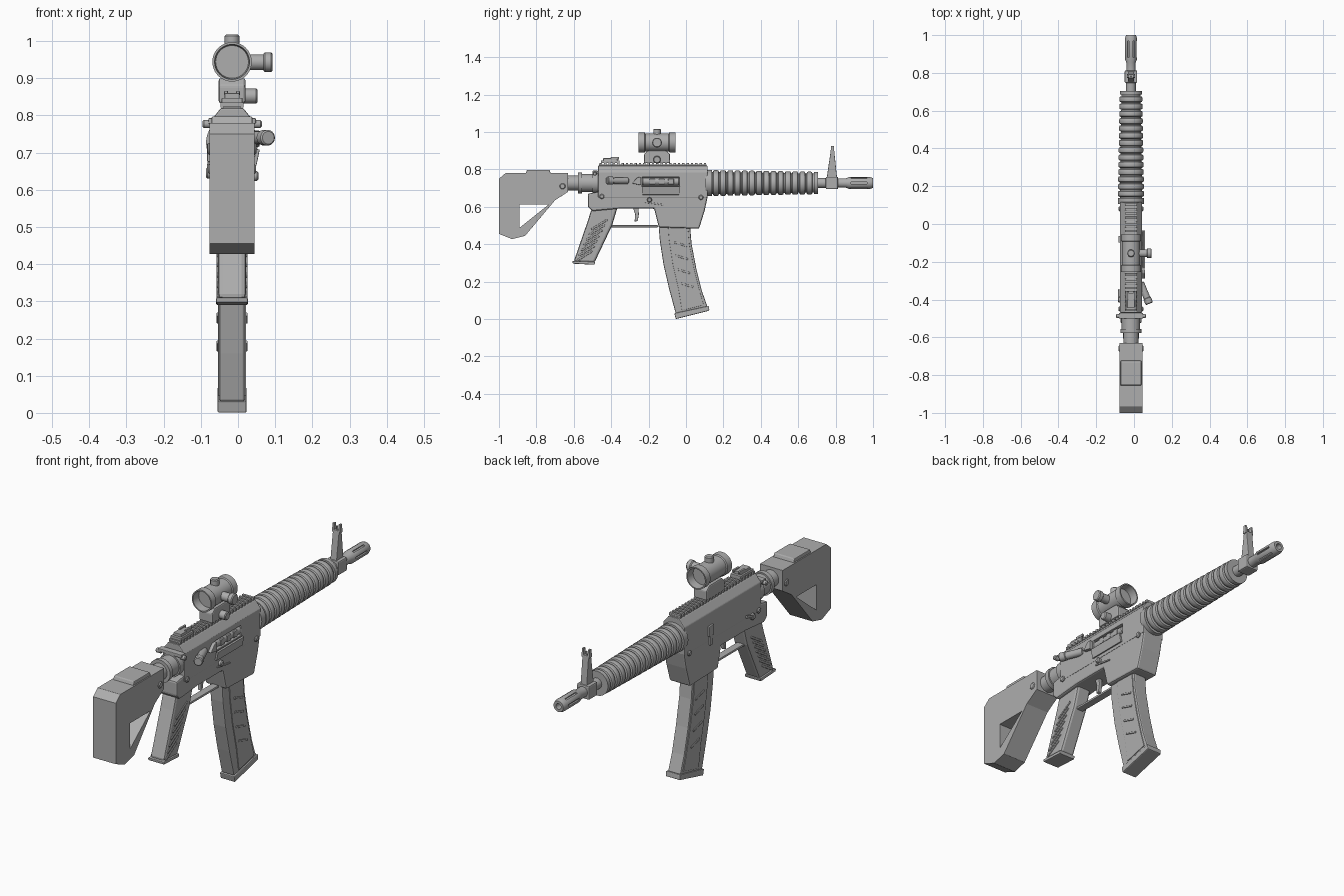
import bpy, bmesh, math
from mathutils import Vector, Matrix

if "Cube" in bpy.data.objects:
    bpy.data.objects.remove(bpy.data.objects["Cube"], do_unlink=True)

gray = bpy.data.materials.new("neutral gray")
gray.use_nodes = True
gray.diffuse_color = (0.42, 0.42, 0.42, 1)
gray.node_tree.nodes["Principled BSDF"].inputs["Base Color"].default_value = gray.diffuse_color

CX = -0.016      # centre plane
BORE = 0.727     # barrel axis height


def finish(name, bm, bevel=0, smooth=True):
    bmesh.ops.recalc_face_normals(bm, faces=bm.faces[:])
    mesh = bpy.data.meshes.new(name)
    bm.to_mesh(mesh)
    bm.free()
    mesh.materials.append(gray)
    ob = bpy.data.objects.new(name, mesh)
    bpy.context.collection.objects.link(ob)
    if smooth:
        bpy.ops.object.select_all(action='DESELECT')
        ob.select_set(True)
        bpy.context.view_layer.objects.active = ob
        bpy.ops.object.shade_smooth_by_angle(angle=math.radians(35))
    if bevel:
        m = ob.modifiers.new("bevel", 'BEVEL')
        m.width, m.segments, m.limit_method = bevel, 2, 'ANGLE'
    return ob


def prism(name, pts, width, x=CX, bevel=0.0):
    """Side profile of (y, z) points, extruded across x."""
    bm = bmesh.new()
    face = bm.faces.new([bm.verts.new((x - width / 2, y, z)) for y, z in pts])
    out = bmesh.ops.extrude_face_region(bm, geom=[face])["geom"]
    bmesh.ops.translate(bm, vec=(width, 0, 0), verts=[v for v in out if isinstance(v, bmesh.types.BMVert)])
    return finish(name, bm, bevel, smooth=False)


def add_box(bm, centre, size, turn=None):
    rot = turn or Matrix()
    bmesh.ops.create_cube(bm, size=1, matrix=Matrix.Translation(centre) @ rot @ Matrix.Diagonal((*size, 1)))


def boxes(name, items, bevel=0.0):
    """Items are (centre, size) or (centre, size, rotation)."""
    bm = bmesh.new()
    for item in items:
        add_box(bm, *item)
    return finish(name, bm, bevel, smooth=False)


def lathe(name, profile, origin, axis=(0, 1, 0), steps=32):
    """Revolve (distance, radius) points around an axis through origin."""
    bm = bmesh.new()
    q = Vector((0, 0, 1)).rotation_difference(Vector(axis)).to_matrix().to_4x4()
    place = Matrix.Translation(origin) @ q
    verts = [bm.verts.new(place @ Vector((r, 0, d))) for d, r in profile]
    edges = [bm.edges.new(pair) for pair in zip(verts, verts[1:])]
    bmesh.ops.spin(bm, geom=verts + edges, cent=origin, axis=Vector(axis).normalized(),
                   angle=math.tau, steps=steps)
    bmesh.ops.remove_doubles(bm, verts=bm.verts[:], dist=0.0002)
    return finish(name, bm)


def rod(name, origin, axis, length, r, c=0.004, steps=24):
    return lathe(name, [(0, 0), (0, r - c), (c, r), (length - c, r), (length, r - c), (length, 0)],
                 origin, axis, steps)


def cut(ob, cutter):
    m = ob.modifiers.new("cut", 'BOOLEAN')
    m.operation, m.solver, m.object = 'DIFFERENCE', 'EXACT', cutter
    bpy.context.view_layer.objects.active = ob
    ob.modifiers.move(len(ob.modifiers) - 1, 0)
    bpy.ops.object.modifier_apply(modifier="cut")
    bpy.data.objects.remove(cutter, do_unlink=True)


# Shoulder stock with triangular opening
stock = prism("stock", [(-1, .75), (-.965, .78), (-.63, .78), (-.63, .68), (-.70, .635),
                        (-.86, .445), (-.93, .427), (-1, .455)], .122, bevel=.012)
cut(stock, prism("stock_opening", [(-.89, .612), (-.735, .612), (-.89, .488)], .3))
prism("cheek_rest", [(-.86, .77), (-.85, .797), (-.73, .797), (-.72, .77)], .11, bevel=.004)
rod("stock_pin", (CX - .066, -.66, .71), (1, 0, 0), .132, .016)

# Buffer tube and collars
lathe("buffer_tube", [(-.65, 0), (-.65, .04), (-.577, .04), (-.577, .056), (-.555, .056), (-.555, .049),
                      (-.50, .049), (-.50, .056), (-.455, .056), (-.455, 0)], (CX, 0, BORE))

# Upper receiver: chamfered cross-section swept along y
bm = bmesh.new()
half = [(.058, .65), (.058, .785), (.03, .82)]
section = half + [(-x, z) for x, z in reversed(half)]
face = bm.faces.new([bm.verts.new((CX + x, -.47, z)) for x, z in section])
geo = bmesh.ops.extrude_face_region(bm, geom=[face])["geom"]
bmesh.ops.translate(bm, vec=(0, .586, 0), verts=[v for v in geo if isinstance(v, bmesh.types.BMVert)])
upper = finish("upper_receiver", bm, bevel=.004, smooth=False)
cut(upper, boxes("ejection_cutter", [((.045, -.135, .735), (.04, .2, .048))]))

# Lower receiver and magazine well
prism("lower_receiver", [(-.525, .67), (-.525, .6), (-.5, .577), (-.36, .59), (-.17, .59), (-.145, .49),
                         (.07, .483), (.10, .58), (.115, .65), (.115, .68), (-.47, .68)], .112, bevel=.008)
for y, z in [(-.45, .655), (.08, .65)]:
    rod("receiver_pin", (CX - .065, y, z), (1, 0, 0), .13, .013)

# Bolt, port cover and forward assist on the left flank
rod("bolt", (.024, -.235, .735), (0, 1, 0), .2, .02)
boxes("bolt_ribs", [((.04, y, .735), (.01, .03, .03)) for y in (-.18, -.13, -.08)], .002)
boxes("port_cover", [((.049, -.135, .687), (.01, .2, .045), Matrix.Rotation(.2, 4, 'Y'))], .002)
prism("shell_deflector", [(-.29, .725), (-.24, .715), (-.24, .76), (-.26, .757)], .02, x=.048, bevel=.003)
rod("forward_assist", (.035, -.31, .74), (.38, -.92, 0), .12, .018)
rod("assist_cap", (.068, -.39, .74), (.38, -.92, 0), .035, .021)
rod("catch_button", (.035, -.195, .637), (1, 0, 0), .02, .013)
boxes("catch_fence", [((.04, -.17, .618), (.01, .1, .008), Matrix.Rotation(-.15, 4, 'X'))], .002)

# Controls on the other flank
boxes("bolt_release", [((-.077, -.08, .70), (.012, .035, .05)), ((-.077, -.08, .66), (.010, .02, .06))], .003)
rod("selector_hub", (-.086, -.40, .645), (1, 0, 0), .02, .015)
boxes("selector_lever", [((-.08, -.375, .655), (.008, .06, .013), Matrix.Rotation(.3, 4, 'X'))], .002)

# Charging handle
boxes("charging_handle", [((CX, -.485, .785), (.128, .03, .016)), ((CX, -.47, .785), (.04, .06, .014))], .003)
for s in (-1, 1):
    rod("handle_knob", (CX + s * .05, -.487, .777), (s, 0, 0), .03, .011)

# Top rail with repeated teeth
boxes("rail_base", [((CX, -.178, .82), (.046, .575, .012))])
boxes("rail_teeth", [((CX, -.455 + i * .0232, .828), (.062, .0125, .014)) for i in range(25)], .001)

# Rear sight
boxes("rear_sight", [((CX, -.405, .84), (.056, .1, .014)), ((CX, -.405, .85), (.04, .075, .02)),
                     ((CX - .016, -.38, .86), (.01, .045, .012)), ((CX + .016, -.38, .86), (.01, .045, .012))], .002)

# Optic with dished ends, turrets and mount
front = [(-.06, 0), (-.06, .044), (-.1, .047), (-.1, .053), (-.066, .053), (-.062, .048)]
lathe("scope_tube", front + [(-d, r) for d, r in reversed(front)], (CX, -.155, .944), steps=40)
rod("top_turret", (CX, -.155, .97), (0, 0, 1), .047, .02)
rod("side_turret", (.02, -.155, .943), (1, 0, 0), .055, .021)
rod("side_turret_cap", (.068, -.155, .943), (1, 0, 0), .025, .026)
prism("scope_mount", [(-.225, .833), (-.225, .88), (-.205, .9), (-.105, .9), (-.085, .88), (-.085, .833)],
      .072, bevel=.006)
rod("mount_knob", (.01, -.155, .852), (1, 0, 0), .043, .02)

# Ribbed handguard, tapering forward
profile = [(.105, 0), (.105, .07), (.138, .07), (.138, .058)]
count, pitch = 14, .0385
for i in range(count):
    y = .143 + i * pitch
    r = .069 - .009 * i / count
    profile += [(y, r - .010), (y + .004, r - .002), (y + .009, r), (y + .025, r),
                (y + .030, r - .002), (y + .033, r - .010)]
profile += [(.685, .05), (.685, .059), (.705, .059), (.705, 0)]
lathe("handguard", profile, (CX, 0, BORE), steps=36)

# Barrel and slotted muzzle device
lathe("barrel", [(.7, 0), (.7, .026), (.81, .026), (.81, .021), (.86, .021), (.86, 0)], (CX, 0, BORE))
muzzle = lathe("muzzle_device", [(.81, 0), (.81, .025), (.855, .025), (.87, .031), (.985, .031), (1, .026),
                                 (1, .014), (.93, .014), (.93, 0)], (CX, 0, BORE))
slots = []
for i in range(6):
    turn = Matrix.Rotation(i * math.tau / 6, 4, 'Y')
    slots.append((Vector((CX, 0.925, BORE)) + turn @ Vector((.03, 0, 0)), (.016, .085, .009), turn))
cut(muzzle, boxes("slot_cutter", slots))

# Front sight: clamp, tapered post, forked tip
boxes("front_sight_block", [((CX, .78, BORE), (.066, .066, .066))], .006)
prism("front_sight_post", [(.752, .75), (.773, .895), (.793, .895), (.808, .75)], .034, bevel=.003)
for s in (-1, 1):
    prism("sight_ear", [(.772, .885), (.776, .925), (.79, .925), (.794, .885)], .009, x=CX + s * .016)
rod("sight_pin", (CX, .783, .885), (0, 0, 1), .028, .004, .001, 12)

# Pistol grip with slanted ribs
prism("pistol_grip", [(-.505, .59), (-.525, .525), (-.6, .308), (-.49, .3), (-.395, .5), (-.365, .6)],
      .076, bevel=.012)
prism("grip_cap", [(-.607, .31), (-.605, .296), (-.49, .29), (-.485, .306)], .086, bevel=.004)
boxes("grip_ribs", [((CX, -.463 - i * .0135, .505 - i * .028), (.084, .1, .010), Matrix.Rotation(.55, 4, 'X'))
                    for i in range(7)], .003)

# Trigger and guard
prism("trigger", [(-.285, .6), (-.272, .56), (-.275, .52), (-.258, .525), (-.252, .56), (-.255, .6)],
      .018, bevel=.003)
boxes("trigger_guard", [((CX, -.28, .496), (.036, .26, .011))], .003)

# Curved magazine with side panels, ribs and floor plate
rear = [(-.148, .52), (-.14, .42), (-.12, .29), (-.09, .16), (-.055, .03)]
fore = [(.115, .065), (.085, .15), (.055, .27), (.03, .4), (.02, .52)]
prism("magazine", rear + fore, .068, bevel=.006)
panel = [(y + .05, z) for y, z in rear[:4]] + [(-.022, .045), (.095, .075)]
panel += [(y - .012, z) for y, z in fore[1:]]
prism("magazine_panel", panel, .075, bevel=.002)
boxes("magazine_ribs", [((CX, -.028 + y, z), (.083, .07, .010), Matrix.Rotation(-.3, 4, 'X'))
                        for y, z in [(0, .4), (.005, .33), (.016, .255), (.035, .18)]], .002)
prism("magazine_floor", [(-.062, .03), (-.055, 0), (.125, .045), (.122, .07)], .078, bevel=.004)
